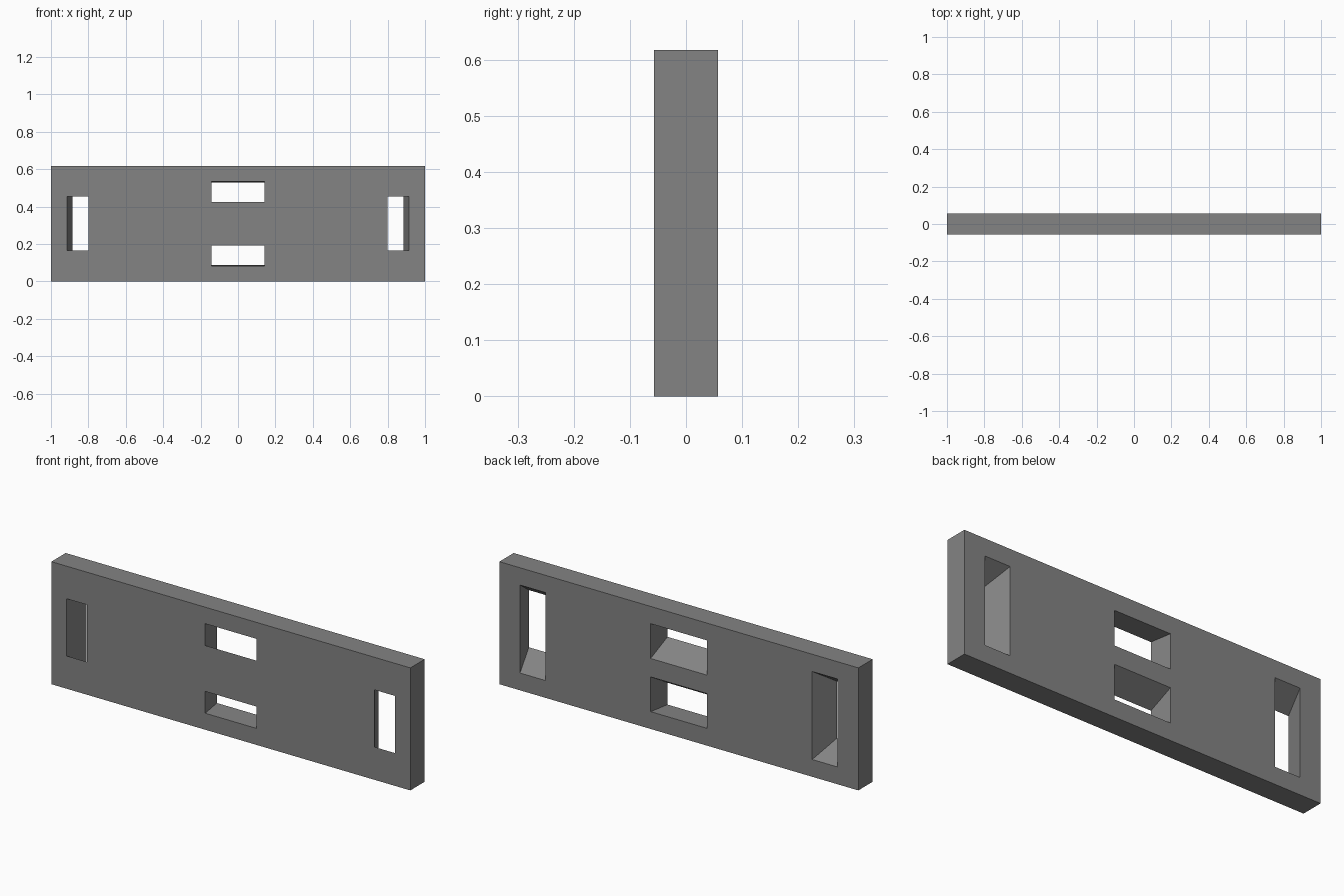
import bpy
import bmesh

if "Cube" in bpy.data.objects:
    bpy.data.objects.remove(bpy.data.objects["Cube"])

W, H, D = 1.0, 0.617, 0.057   # half width, height, half depth


def rect(bm, box, y):
    x0, x1, z0, z1 = box
    return [bm.verts.new((x, y, z)) for x, z in ((x0, z0), (x1, z0), (x1, z1), (x0, z1))]


def loft(bm, front, back, grow=0.0):
    """Four-sided prism from a front rectangle to a back one, extended past both by grow."""
    t = grow / (2 * D)
    f = [a + (a - b) * t for a, b in zip(front, back)]
    k = [b + (b - a) * t for a, b in zip(front, back)]
    a, b = rect(bm, f, -D - grow), rect(bm, k, D + grow)
    bm.faces.new(a)
    bm.faces.new(b[::-1])
    for i in range(4):
        j = (i + 1) % 4
        bm.faces.new((a[j], a[i], b[i], b[j]))


# Dark grey finish shared by slab and slot walls
finish = bpy.data.materials.new("dark_grey")
finish.diffuse_color = (0.23, 0.23, 0.23, 1)
finish.use_nodes = True
finish.node_tree.nodes["Principled BSDF"].inputs["Base Color"].default_value = finish.diffuse_color


def make(name, prisms, grow=0.0):
    bm = bmesh.new()
    for front, back in prisms:
        loft(bm, front, back, grow)
    bmesh.ops.recalc_face_normals(bm, faces=bm.faces)
    mesh = bpy.data.meshes.new(name)
    bm.to_mesh(mesh)
    bm.free()
    mesh.materials.append(finish)
    ob = bpy.data.objects.new(name, mesh)
    bpy.context.collection.objects.link(ob)
    return ob


def flip_x(b):
    return (-b[1], -b[0], b[2], b[3])


def flip_z(b):
    return (b[0], b[1], H - b[3], H - b[2])


# Main slab
slab = (-W, W, 0, H)
plate = make("plate", [(slab, slab)])

# Tapered slots: tall ones near the ends, wide ones above and below the middle
end = ((0.80, 0.915, 0.165, 0.453), (0.743, 0.885, 0.087, 0.53))
mid = ((-0.143, 0.143, 0.424, 0.534), (-0.157, 0.157, 0.355, 0.53))
slots = [end, tuple(map(flip_x, end)), mid, tuple(map(flip_z, mid))]
cutter = make("slot_cutter", slots, grow=0.02)
cutter.hide_render = True

# Cut the slots through the slab
cut = plate.modifiers.new("slots", 'BOOLEAN')
cut.operation = 'DIFFERENCE'
cut.solver = 'EXACT'
cut.object = cutter
bpy.context.view_layer.objects.active = plate
plate.select_set(True)
bpy.ops.object.modifier_apply(modifier=cut.name)
bpy.data.objects.remove(cutter)
